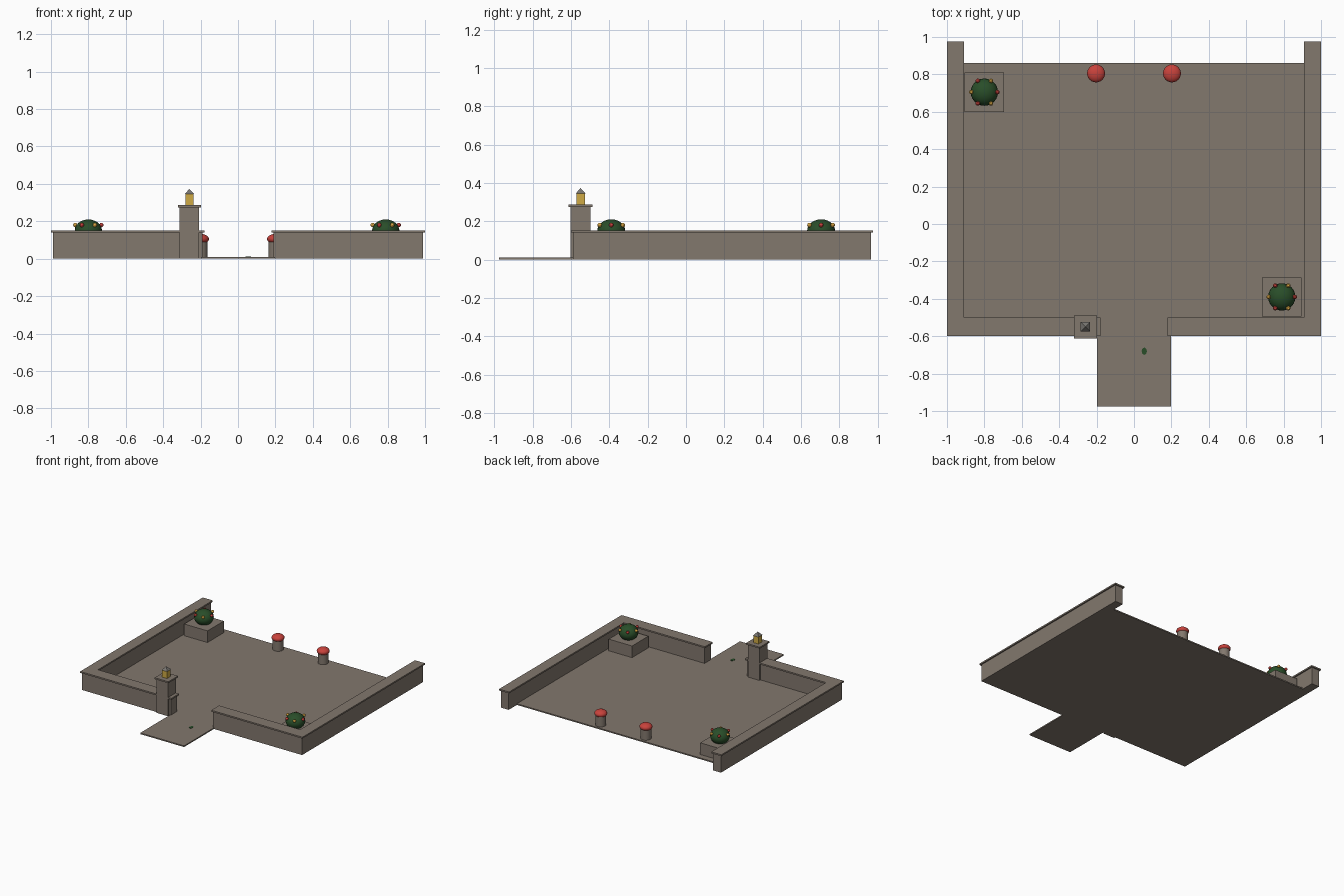
import bpy, math

if "Cube" in bpy.data.objects:
    bpy.data.objects.remove(bpy.data.objects["Cube"])


def material(name, rgb):
    m = bpy.data.materials.new(name)
    m.diffuse_color = (*rgb, 1)
    m.use_nodes = True
    m.node_tree.nodes["Principled BSDF"].inputs["Base Color"].default_value = m.diffuse_color
    return m


STONE = material("warm grey stone", (0.225, 0.188, 0.155))
ROOF = material("grey roof", (0.19, 0.18, 0.165))
GLOW = material("lantern yellow", (0.62, 0.40, 0.06))
LEAF = material("dark green", (0.022, 0.075, 0.022))
RED = material("red", (0.58, 0.055, 0.045))
GOLD = material("flower gold", (0.72, 0.40, 0.06))


def finish(name, mat, smooth=False):
    ob = bpy.context.object
    ob.name = name
    ob.data.materials.append(mat)
    if smooth:
        bpy.ops.object.shade_smooth_by_angle()
    return ob


def box(name, x0, x1, y0, y1, z0, z1, mat=STONE):
    bpy.ops.mesh.primitive_cube_add(
        size=1, location=((x0 + x1) / 2, (y0 + y1) / 2, (z0 + z1) / 2))
    bpy.context.object.scale = (x1 - x0, y1 - y0, z1 - z0)
    bpy.ops.object.transform_apply(location=False, rotation=False, scale=True)
    return finish(name, mat)


def block(name, x, y, w, z0, z1, mat=STONE):
    return box(name, x - w / 2, x + w / 2, y - w / 2, y + w / 2, z0, z1, mat)


def ball(name, x, y, z, r, rz, mat, seg=24, rings=12):
    bpy.ops.mesh.primitive_uv_sphere_add(
        segments=seg, ring_count=rings, radius=1, location=(x, y, z))
    bpy.context.object.scale = (r, r, rz)
    bpy.ops.object.transform_apply(location=False, rotation=False, scale=True)
    return finish(name, mat, True)


# Paved floor and entrance path
box("floor", -0.98, 0.98, -0.59, 0.86, 0, 0.01)
box("path", -0.197, 0.197, -0.975, -0.59, 0, 0.01)

# Low walls with overhanging coping, open at the back
for s, side in ((-1, "left"), (1, "right")):
    def wall(name, xa, xb, *rest):
        box(f"{side}_{name}", *sorted((s * xa, s * xb)), *rest)
    wall("side_wall", 0.92, 0.99, -0.59, 0.965, 0, 0.14)
    wall("side_coping", 0.91, 1.0, -0.60, 0.975, 0.14, 0.152)
    wall("front_wall", 0.19, 0.92, -0.59, -0.51, 0, 0.14)
    wall("front_coping", 0.18, 0.91, -0.60, -0.50, 0.14, 0.152)

# Gate pillar with lantern
PX, PY = -0.26, -0.55
block("gate_pillar", PX, PY, 0.104, 0, 0.275)
block("pillar_cap", PX, PY, 0.124, 0.275, 0.287)
block("lantern_glass", PX, PY, 0.044, 0.287, 0.345, GLOW)
bpy.ops.mesh.primitive_cone_add(
    vertices=4, radius1=0.036, radius2=0, depth=0.028,
    location=(PX, PY, 0.359), rotation=(0, 0, math.pi / 4))
finish("lantern_roof", ROOF)

# Planters with flowering bushes
for side, x, y in (("left", -0.80, 0.705), ("right", 0.79, -0.39)):
    block(f"{side}_planter", x, y, 0.21, 0.01, 0.105)
    ball(f"{side}_bush", x, y, 0.15, 0.073, 0.06, LEAF)
    for i in range(6):
        a = i * math.pi / 3
        ball(f"{side}_flower", x + 0.07 * math.cos(a), y + 0.07 * math.sin(a),
             0.18, 0.012, 0.012, GOLD if i % 2 else RED, 10, 6)

# Round-topped stools at the back
for side, x in (("left", -0.203), ("right", 0.203)):
    bpy.ops.mesh.primitive_cylinder_add(
        vertices=20, radius=0.04, depth=0.085, location=(x, 0.805, 0.0525))
    finish(f"{side}_stool_post", STONE, True)
    ball(f"{side}_stool_top", x, 0.805, 0.105, 0.048, 0.028, RED)

# Small leaf lying on the path
bpy.ops.mesh.primitive_cylinder_add(
    vertices=8, radius=0.018, depth=0.002, location=(0.055, -0.68, 0.0105))
bpy.context.object.scale = (0.8, 1.1, 1)
finish("fallen_leaf", LEAF)
